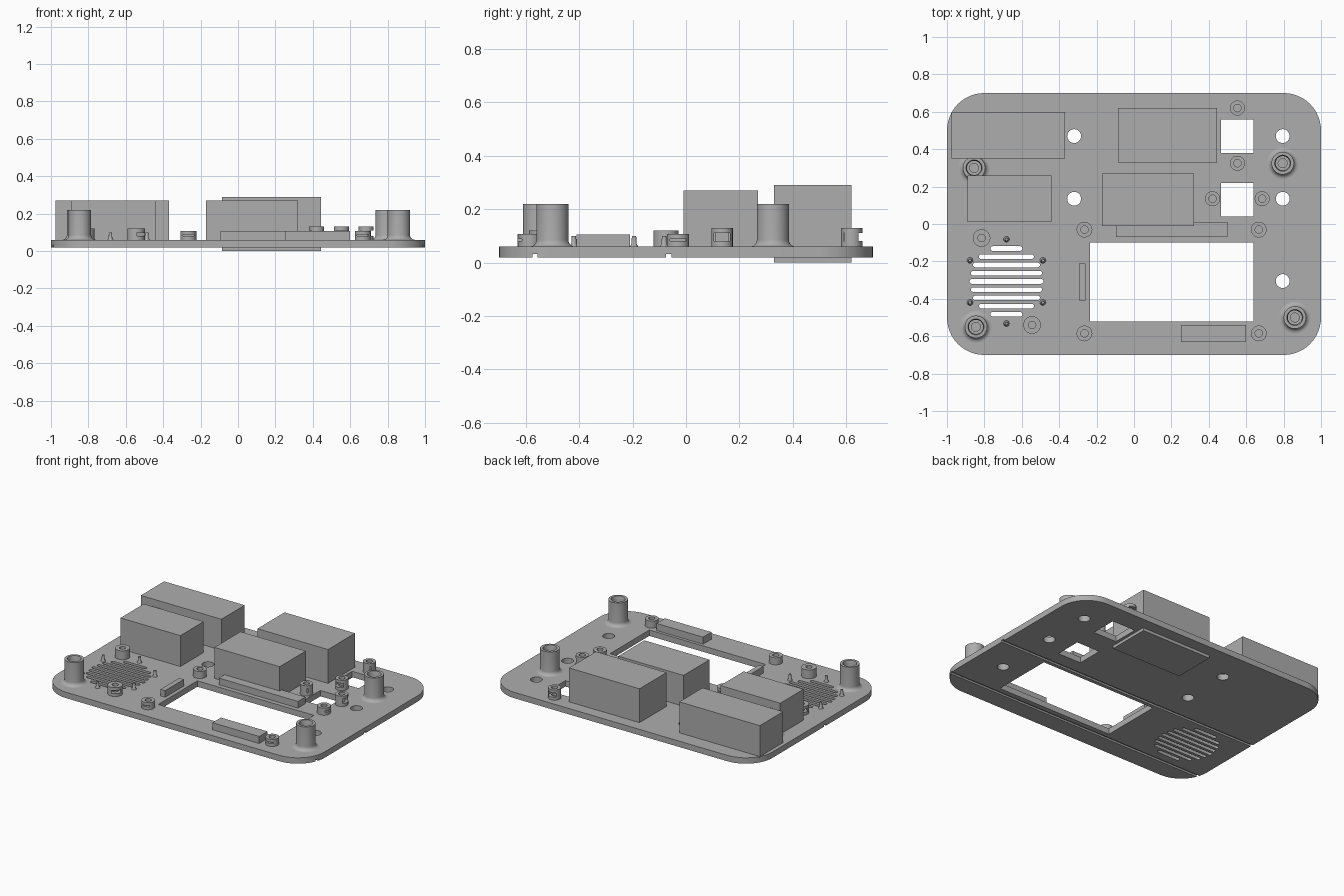
import bpy, bmesh, math
from mathutils import Matrix, Vector

if "Cube" in bpy.data.objects:
    bpy.data.objects.remove(bpy.data.objects["Cube"])

grey = bpy.data.materials.new("mid_grey")
grey.diffuse_color = (0.42, 0.42, 0.42, 1)
grey.use_nodes = True
grey.node_tree.nodes["Principled BSDF"].inputs["Base Color"].default_value = grey.diffuse_color
Z0, Z1 = 0.02, 0.06            # underside and top of the panel


def finish(name, bm, smooth=False):
    bmesh.ops.recalc_face_normals(bm, faces=bm.faces)
    me = bpy.data.meshes.new(name)
    bm.to_mesh(me)
    bm.free()
    ob = bpy.data.objects.new(name, me)
    bpy.context.collection.objects.link(ob)
    me.materials.append(grey)
    if smooth:
        smooth_sharp(ob)
    return ob


def smooth_sharp(ob):
    bpy.ops.object.select_all(action='DESELECT')
    ob.select_set(True)
    bpy.context.view_layer.objects.active = ob
    bpy.ops.object.shade_smooth_by_angle(angle=math.radians(35))


def add_box(bm, x0, x1, y0, y1, z0, z1):
    m = Matrix.Translation(((x0 + x1) / 2, (y0 + y1) / 2, (z0 + z1) / 2))
    bmesh.ops.create_cube(bm, size=1, matrix=m @ Matrix.Diagonal((x1 - x0, y1 - y0, z1 - z0, 1)))


def add_rounded(bm, cx, cy, hx, hy, r, z0, z1, seg):
    """Prism with rounded corners; becomes a slot or a cylinder when r fills it."""
    pts = []
    for k, (sx, sy) in enumerate(((1, 1), (-1, 1), (-1, -1), (1, -1))):
        for i in range(seg + 1):
            a = math.pi / 2 * (k + i / seg)
            pts.append(bm.verts.new((cx + sx * (hx - r) + r * math.cos(a),
                                     cy + sy * (hy - r) + r * math.sin(a), z0)))
    f = bm.faces.new(pts)
    top = bmesh.ops.extrude_face_region(bm, geom=[f])["geom"]
    bmesh.ops.translate(bm, vec=(0, 0, z1 - z0), verts=[v for v in top if isinstance(v, bmesh.types.BMVert)])
    bmesh.ops.remove_doubles(bm, verts=bm.verts, dist=1e-5)


def lathe(name, x, y, profile, seg=32):
    bm = bmesh.new()
    vs = [bm.verts.new((r, 0, z)) for r, z in profile]
    es = [bm.edges.new(p) for p in zip(vs, vs[1:])]
    bmesh.ops.spin(bm, geom=vs + es, cent=(0, 0, 0), axis=(0, 0, 1),
                   angle=2 * math.pi, steps=seg)
    bmesh.ops.remove_doubles(bm, verts=bm.verts, dist=1e-5)
    bmesh.ops.translate(bm, vec=(x, y, 0), verts=bm.verts)
    return finish(name, bm, True)


def cut(ob, cutter):
    mod = ob.modifiers.new("cut", 'BOOLEAN')
    mod.operation, mod.solver, mod.object = 'DIFFERENCE', 'EXACT', cutter
    me = bpy.data.meshes.new_from_object(ob.evaluated_get(bpy.context.evaluated_depsgraph_get()))
    ob.modifiers.clear()
    ob.data = me
    bpy.data.objects.remove(cutter)
    smooth_sharp(ob)


# Panel with rounded corners
bm = bmesh.new()
add_rounded(bm, 0, 0, 1, 0.7, 0.2, Z0, Z1, 12)
panel = finish("panel", bm)

# Panel openings: display window, square ports, round holes, speaker slots, grooves
bm = bmesh.new()
for x0, x1, y0, y1 in ((-0.235, 0.64, -0.52, -0.10),
                       (0.465, 0.64, 0.38, 0.56), (0.465, 0.64, 0.04, 0.22)):
    add_box(bm, x0, x1, y0, y1, 0, 0.1)
for x, y in ((-0.32, 0.47), (-0.32, 0.135), (0.795, 0.47), (0.795, 0.135), (0.795, -0.305)):
    add_rounded(bm, x, y, 0.037, 0.037, 0.037, 0, 0.1, 8)
SX, SY = -0.682, -0.307
for i in range(-4, 5):
    half = (0.198, 0.19, 0.179, 0.147, 0.086)[abs(i)]
    add_rounded(bm, SX, SY + i * 0.044, half, 0.0125, 0.0125, 0, 0.1, 4)
for y in (-0.565, -0.065):
    add_box(bm, -1.1, 1.1, y - 0.01, y + 0.01, 0, 0.032)
cut(panel, finish("panel_cutter", bm))

# Block components and low bars
for name, *dims in (("block_back_left", -0.975, -0.37, 0.35, 0.60, 0.05, 0.27),
                    ("block_mid_left", -0.89, -0.44, 0.01, 0.26, 0.05, 0.27),
                    ("block_centre", -0.17, 0.32, -0.01, 0.27, 0.05, 0.27),
                    ("block_through", -0.085, 0.445, 0.33, 0.62, 0.0, 0.29),
                    ("bar_back", -0.095, 0.50, -0.07, 0.01, 0.05, 0.105),
                    ("bar_left", -0.295, -0.26, -0.41, -0.21, 0.05, 0.105),
                    ("bar_front", 0.25, 0.60, -0.63, -0.54, 0.05, 0.108)):
    bm = bmesh.new()
    add_box(bm, *dims)
    finish(name, bm)

# Tall corner posts with filleted foot and stepped bore
foot = [(0.085 - 0.025 * math.sin(a), 0.085 - 0.025 * math.cos(a))
        for a in (math.pi / 2 * i / 6 for i in range(7))]
for x, y in ((-0.855, 0.30), (0.795, 0.325), (-0.845, -0.55), (0.86, -0.50)):
    lathe("corner_post", x, y, [(0, 0.05), (0.085, 0.05)] + foot +
          [(0.06, 0.22), (0.043, 0.22), (0.038, 0.20), (0.038, 0.10),
           (0.024, 0.10), (0.024, 0.065), (0, 0.065)], 40)

# Small screw posts with a side slot: x, y, radius, top, slot direction in degrees
for x, y, r, top, ang in ((0.553, 0.62, 0.04, 0.13, 90), (0.553, 0.325, 0.04, 0.13, -90),
                          (0.42, 0.135, 0.04, 0.13, 180), (0.685, 0.135, 0.04, 0.13, 0),
                          (-0.265, -0.03, 0.042, 0.108, 90), (0.667, -0.03, 0.042, 0.108, 0),
                          (-0.265, -0.585, 0.042, 0.108, -90), (0.667, -0.585, 0.042, 0.108, -90),
                          (-0.815, -0.075, 0.047, 0.12, 135), (-0.545, -0.54, 0.047, 0.12, -45)):
    post = lathe("screw_post", x, y, [(0, 0.05), (r, 0.05), (r, top), (0.02, top),
                                      (0.02, 0.066), (0, 0.066)], 28)
    bm = bmesh.new()
    add_box(bm, -0.03, 0.1, -0.03, 0.03, 0.08, top - 0.02)
    bmesh.ops.transform(bm, verts=bm.verts, matrix=Matrix.Translation((x, y, 0)) @
                        Matrix.Rotation(math.radians(ang), 4, 'Z'))
    cut(post, finish("slot_cutter", bm))

# Speaker locating pins on a hexagon
for i in range(6):
    a = math.radians(90 + 60 * i)
    lathe("speaker_pin", SX + 0.225 * math.cos(a), SY + 0.225 * math.sin(a),
          [(0, 0.05), (0.016, 0.05), (0.016, Z1), (0.01, 0.07), (0.008, 0.10), (0, 0.10)], 12)
